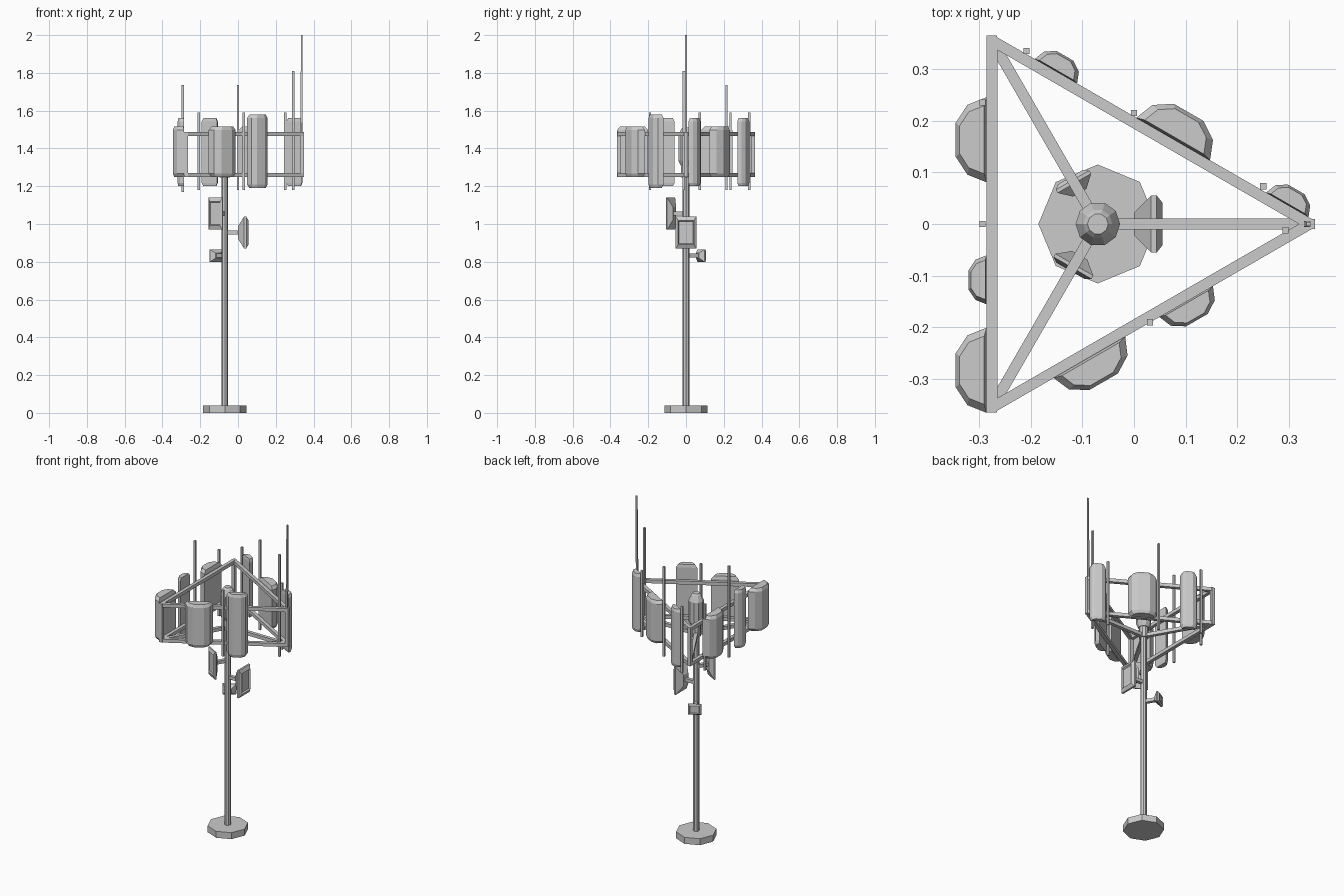
import bpy
from math import sin, cos, pi, radians, sqrt
from mathutils import Vector, Matrix

if "Cube" in bpy.data.objects:
    bpy.data.objects.remove(bpy.data.objects["Cube"])

PX = -0.07                      # pole axis position in x
IN_R, OUT_R = 0.205, 0.41       # frame in-radius and corner radius


def make(name, verts, faces):
    me = bpy.data.meshes.new(name)
    me.from_pydata([tuple(v) for v in verts], [], faces)
    me.validate()
    ob = bpy.data.objects.new(name, me)
    bpy.context.collection.objects.link(ob)
    # consistent outward normals
    import bmesh
    bm = bmesh.new()
    bm.from_mesh(me)
    bmesh.ops.recalc_face_normals(bm, faces=bm.faces)
    bm.to_mesh(me)
    bm.free()
    return ob


def loft(name, rings):
    """Closed skin through rings that all have the same point count."""
    n = len(rings[0])
    verts = [v for r in rings for v in r]
    faces = [(k * n + i, k * n + (i + 1) % n, (k + 1) * n + (i + 1) % n, (k + 1) * n + i)
             for k in range(len(rings) - 1) for i in range(n)]
    faces.append(tuple(range(n))[::-1])
    faces.append(tuple(range(len(verts) - n, len(verts))))
    return make(name, verts, faces)


def lathe(name, profile, sides):
    return loft(name, [[(PX + r * cos(2 * pi * i / sides), r * sin(2 * pi * i / sides), z)
                        for i in range(sides)] for r, z in profile])


def bar(name, a, b, w, w2=None):
    """Square bar from a to b, optionally tapered."""
    a, b = Vector(a), Vector(b)
    d = (b - a).normalized()
    up = Vector((0, 0, 1)) if abs(d.z) < 0.9 else Vector((0, 1, 0))
    s = d.cross(up).normalized()
    u = s.cross(d)
    ring = lambda p, h: [p + s * i * h + u * j * h for i, j in ((-1, -1), (1, -1), (1, 1), (-1, 1))]
    return loft(name, [ring(a, w / 2), ring(b, (w2 or w) / 2)])


def polar(deg, n, t, z):
    """Point at distance n from the pole along an angle, t sideways."""
    a = radians(deg)
    return (PX + n * cos(a) - t * sin(a), n * sin(a) + t * cos(a), z)


def panel(name, deg, t0, w, depth, z0, z1):
    """Faceted antenna panel with chamfered ends."""
    prof = [(-.5, 0), (-.41, .62), (-.2, 1), (.2, 1), (.41, .62), (.5, 0)]
    rings = []
    for z, s in ((z0, .8), (z0 + .018, 1), (z1 - .018, 1), (z1, .8)):
        rings.append([polar(deg, .215 + depth * (.4 + (y - .4) * s), t0 + x * w * s, z)
                      for x, y in prof])
    return loft(name, rings)


def dish(name, deg, n0, depth, w, z0, z1):
    """Rectangular dish: small back, wide rim, recessed front, arm to the pole."""
    zc, h = (z0 + z1) / 2, (z1 - z0) / 2
    rings = []
    for n, s in ((0, .4), (.6, 1), (.8, 1), (1, .75), (.85, .68)):
        rings.append([polar(deg, n0 + depth * n, i * w / 2 * s, zc + j * h * s)
                      for i, j in ((-1, -1), (1, -1), (1, 1), (-1, 1))])
    loft(name, rings)
    bar(name + "_arm", polar(deg, 0, 0, zc), polar(deg, n0 + .01, 0, zc), .02)


# Base, pole and rounded head
lathe("base_plate", [(.115, 0), (.115, .04)], 8)
lathe("pole", [(.018, .03), (.018, 1.27)], 8)
lathe("pole_collar", [(.027, 1.245), (.027, 1.32)], 10)
lathe("pole_head", [(.03, 1.31), (.043, 1.335), (.043, 1.465), (.028, 1.5), (.02, 1.51)], 10)

# Triangular frame: two rings, corner posts and spokes
for k, deg in enumerate((0, 120, 240)):
    for nm, z in (("lower_rail", 1.26), ("upper_rail", 1.477)):
        bar(f"{nm}_{k}", polar(deg, OUT_R, 0, z), polar(deg + 120, OUT_R, 0, z), .021)
    bar(f"corner_post_{k}", polar(deg, OUT_R, 0, 1.25), polar(deg, OUT_R, 0, 1.488), .02)
    bar(f"spoke_{k}", polar(deg, 0, 0, 1.26), polar(deg, OUT_R - .01, 0, 1.26), .021)

# Antenna panels: side angle, offset along side, width, depth, z range
panels = [
    (180, -.163, .165, .06, 1.25, 1.515), (180, .108, .095, .035, 1.2, 1.56),
    (180, .283, .165, .06, 1.25, 1.515), (60, .218, .095, .035, 1.2, 1.56),
    (60, -.044, .165, .06, 1.25, 1.515), (60, -.299, .095, .035, 1.2, 1.56),
    (-60, -.143, .16, .055, 1.25, 1.515), (-60, .073, .12, .042, 1.19, 1.58)]
for i, p in enumerate(panels):
    panel(f"antenna_panel_{i}", *p)

# Thin whip antennas: x, y, bottom, top
whips = [(-.293, .235, 1.18, 1.59), (-.293, 0, 1.17, 1.735), (-.208, .335, 1.18, 1.59),
         (0, .215, 1.18, 1.735), (.25, .073, 1.18, 1.59), (.293, -.012, 1.18, 1.81),
         (.031, -.19, 1.18, 1.59)]
for i, (x, y, z0, z1) in enumerate(whips):
    bar(f"whip_{i}", (x, y, z0), (x, y, z1), .012)
bar("tall_whip", (.333, 0, 1.25), (.338, 0, 2.0), .012, .008)

# Dishes on the pole
dish("dish_front", 0, .07, .055, .11, .87, 1.04)
dish("dish_middle", 240, .07, .035, .085, .97, 1.14)
dish("dish_small", 120, .07, .035, .075, .8, .865)
